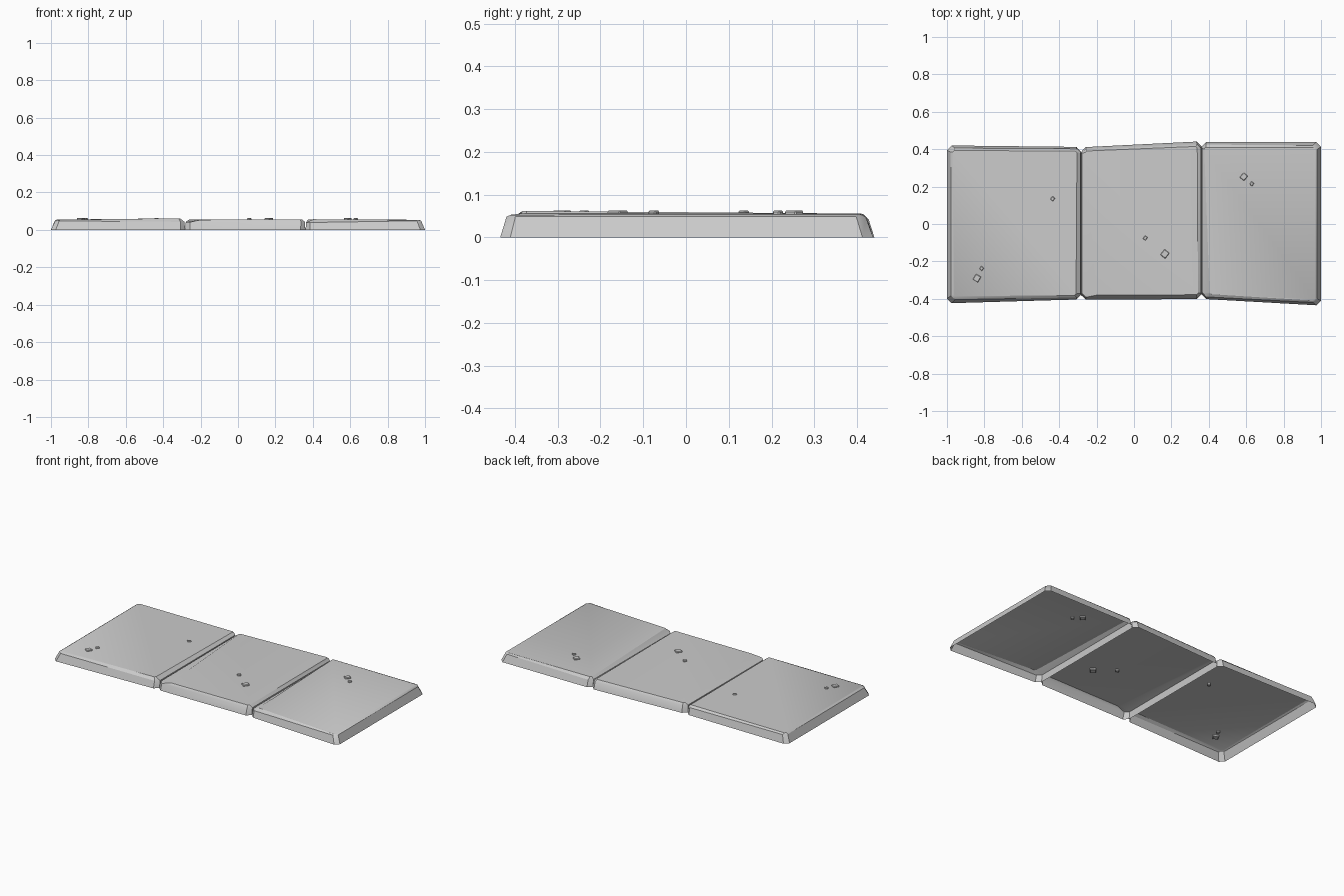
import bpy, bmesh, math
from mathutils import Vector, Matrix

if "Cube" in bpy.data.objects:
    bpy.data.objects.remove(bpy.data.objects["Cube"])


def finish(bm, name):
    me = bpy.data.meshes.new(name)
    bm.to_mesh(me)
    bm.free()
    ob = bpy.data.objects.new(name, me)
    bpy.context.collection.objects.link(ob)
    return ob


def chamfered(quad, c):
    # cut each corner of a quad, giving an eight-point ring
    pts = [Vector(p) for p in quad]
    ring = []
    for i, p in enumerate(pts):
        for q in (pts[i - 1], pts[(i + 1) % 4]):
            ring.append(p + (q - p).normalized() * c)
    return ring


def slab(name, base, shoulder, top):
    # open-bottomed paving slab: base ring, worn shoulder ring, top face
    bm = bmesh.new()
    rings = []
    for quad, c in ((base, 0.025), (shoulder, 0.022), (top, 0.008)):
        rings.append([bm.verts.new(p) for p in chamfered(quad, c)])
    for a, b in zip(rings, rings[1:]):
        for i in range(8):
            j = (i + 1) % 8
            bm.faces.new((a[i], a[j], b[j], b[i]))
    bm.faces.new(rings[-1])
    ob = finish(bm, name)
    bpy.ops.object.select_all(action='DESELECT')
    ob.select_set(True)
    bpy.context.view_layer.objects.active = ob
    bpy.ops.object.shade_smooth_by_angle(angle=math.radians(30))


# Corners run front-left, front-right, back-right, back-left
slab("left_slab",
     [(-1, -.424, 0), (-.283, -.403, 0), (-.283, .412, 0), (-1, .42, 0)],
     [(-.978, -.405, .048), (-.286, -.392, .043), (-.286, .402, .043), (-.98, .406, .048)],
     [(-.968, -.385, .054), (-.31, -.382, .062), (-.305, .39, .056), (-.97, .393, .055)])
slab("middle_slab",
     [(-.283, -.405, 0), (.36, -.401, 0), (.36, .442, 0), (-.283, .41, 0)],
     [(-.279, -.392, .041), (.358, -.39, .043), (.358, .428, .043), (-.279, .4, .043)],
     [(-.205, -.38, .054), (.342, -.378, .056), (.338, .415, .055), (-.262, .39, .055)])
slab("right_slab",
     [(.361, -.4, 0), (1, -.436, 0), (1, .438, 0), (.361, .438, 0)],
     [(.364, -.388, .039), (.979, -.421, .049), (.979, .42, .049), (.364, .425, .041)],
     [(.405, -.375, .057), (.967, -.41, .053), (.967, .408, .054), (.375, .41, .056)])

# Loose pebbles resting half sunk in the slabs: x, y, size, angle
pebbles = [(-.84, -.29, .036, 60), (-.815, -.238, .021, 55), (-.435, .135, .021, 50),
           (.06, -.075, .021, 55), (.165, -.16, .038, 52), (.587, .253, .034, 50),
           (.63, .215, .02, 55)]
for n, (x, y, s, a) in enumerate(pebbles):
    bm = bmesh.new()
    bmesh.ops.create_cube(bm, size=1)
    bmesh.ops.scale(bm, vec=(s, s * .9, .018), verts=bm.verts)
    bmesh.ops.bevel(bm, geom=bm.edges[:], offset=.003, segments=1, affect='EDGES')
    bmesh.ops.transform(bm, verts=bm.verts,
                        matrix=Matrix.Translation((x, y, .054)) @ Matrix.Rotation(math.radians(a), 4, 'Z'))
    finish(bm, f"pebble_{n + 1}")
